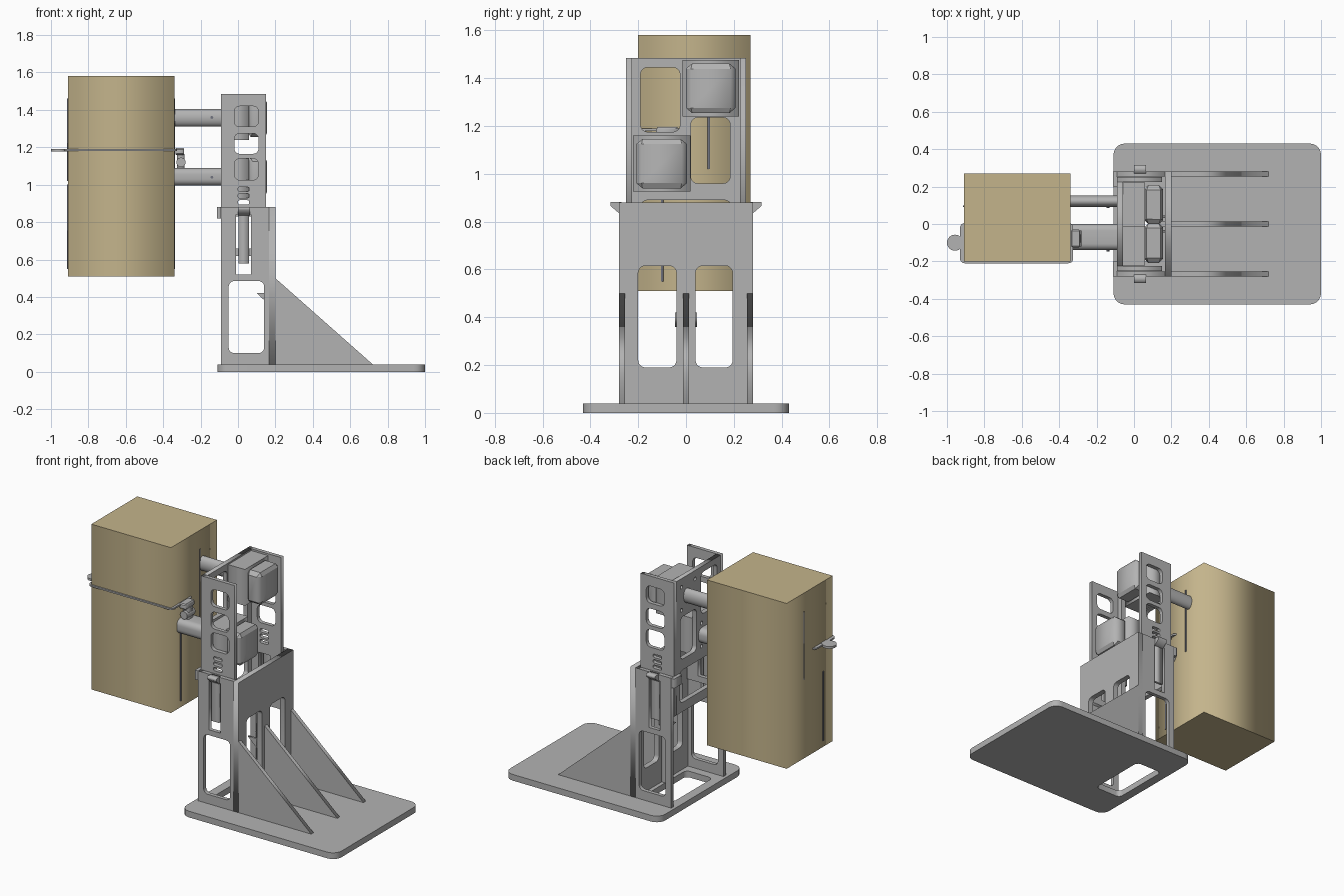
import bpy, bmesh, math
from mathutils import Matrix

if "Cube" in bpy.data.objects:
    bpy.data.objects.remove(bpy.data.objects["Cube"])


def material(name, rgb):
    m = bpy.data.materials.new(name)
    m.diffuse_color = (*rgb, 1)
    m.use_nodes = True
    m.node_tree.nodes["Principled BSDF"].inputs["Base Color"].default_value = m.diffuse_color
    return m


GREY = material("machine grey", (0.45, 0.45, 0.45))
TAN = material("cardboard tan", (0.55, 0.456, 0.26))
DARK = material("slot grey", (0.16, 0.17, 0.21))

# local (u, v, w) to world: w is the plate normal
AXES = {
    "x": Matrix(((0, 0, 1, 0), (1, 0, 0, 0), (0, 1, 0, 0), (0, 0, 0, 1))),
    "y": Matrix(((1, 0, 0, 0), (0, 0, -1, 0), (0, 1, 0, 0), (0, 0, 0, 1))),
    "z": Matrix.Identity(4),
}


def rect(u0, u1, v0, v1, r=0.0):
    """Rectangle outline with optional rounded corners."""
    if r == 0:
        return [(u0, v0), (u1, v0), (u1, v1), (u0, v1)]
    pts = []
    for k, (u, v) in enumerate([(u1 - r, v1 - r), (u0 + r, v1 - r), (u0 + r, v0 + r), (u1 - r, v0 + r)]):
        for i in range(6):
            a = math.radians(90 * k + 18 * i)
            pts.append((u + r * math.cos(a), v + r * math.sin(a)))
    return pts


def circle(u, v, ru, rv=None, n=24):
    rv = rv or ru
    return [(u + ru * math.cos(2 * math.pi * i / n), v + rv * math.sin(2 * math.pi * i / n)) for i in range(n)]


def plate(name, axis, lo, hi, outline, holes=(), mat=GREY):
    """Flat outline with holes, extruded along an axis from lo to hi."""
    cu = bpy.data.curves.new(name, "CURVE")
    cu.dimensions = "2D"
    cu.fill_mode = "BOTH"
    cu.extrude = (hi - lo) / 2
    for pts in [outline, *holes]:
        sp = cu.splines.new("POLY")
        sp.points.add(len(pts) - 1)
        for p, (u, v) in zip(sp.points, pts):
            p.co = (u, v, 0, 1)
        sp.use_cyclic_u = True
    tmp = bpy.data.objects.new(name + "_curve", cu)
    bpy.context.collection.objects.link(tmp)
    bpy.context.view_layer.update()
    me = bpy.data.meshes.new_from_object(tmp.evaluated_get(bpy.context.evaluated_depsgraph_get()))
    bpy.data.objects.remove(tmp)
    me.transform(AXES[axis])
    mid = (lo + hi) / 2
    me.transform(Matrix.Translation([mid if a == axis else 0 for a in "xyz"]))
    bm = bmesh.new()
    bm.from_mesh(me)
    bmesh.ops.remove_doubles(bm, verts=bm.verts, dist=1e-5)
    bmesh.ops.recalc_face_normals(bm, faces=bm.faces)
    bm.to_mesh(me)
    bm.free()
    me.materials.clear()
    me.materials.append(mat)
    ob = bpy.data.objects.new(name, me)
    bpy.context.collection.objects.link(ob)
    return ob


def box(name, x0, x1, y0, y1, z0, z1, mat=GREY, bevel=0):
    ob = plate(name, "z", z0, z1, rect(x0, x1, y0, y1), mat=mat)
    if bevel:
        b = ob.modifiers.new("bevel", "BEVEL")
        b.width = bevel
        b.segments = 1
    return ob


def smooth(ob):
    bpy.ops.object.select_all(action="DESELECT")
    ob.select_set(True)
    bpy.context.view_layer.objects.active = ob
    bpy.ops.object.shade_smooth_by_angle()


# base with an opening under the column
plate("base_plate", "z", 0, 0.04, rect(-0.11, 1.0, -0.43, 0.43, 0.06),
      [rect(-0.05, 0.14, -0.2, 0.2, 0.03)])

# lower column: rear wall and two side walls, open on the load side
plate("column_back_wall", "x", 0.165, 0.2, rect(-0.28, 0.28, 0.04, 0.88),
      [rect(-0.2, -0.04, 0.19, 0.615, 0.03), rect(0.04, 0.195, 0.19, 0.615, 0.03)])
for s, side in ((-1, "front"), (1, "rear")):
    lo, hi = sorted((s * 0.255, s * 0.28))
    plate("column_wall_" + side, "y", lo, hi, rect(-0.09, 0.165, 0.04, 0.88),
          [rect(-0.05, 0.14, 0.1, 0.485, 0.03), rect(-0.01, 0.07, 0.52, 0.84)])
    # spring tongue with a wedge-shaped release tab
    box("latch_tongue_" + side, 0.002, 0.058, min(lo, hi) + 0.005, max(lo, hi) - 0.005, 0.58, 0.845)
    plate("latch_tab_" + side, "x", 0.0, 0.065,
          [(s * 0.27, 0.835), (s * 0.28, 0.835), (s * 0.315, 0.865), (s * 0.315, 0.882), (s * 0.27, 0.882)])
    # hooks keeping the mast in the column
    lo2, hi2 = sorted((s * 0.2, s * 0.28))
    box("column_hook_" + side, -0.112, -0.09, lo2, hi2, 0.82, 0.88)

# triangular gussets
for y, name in ((-0.267, "front"), (0, "middle"), (0.267, "rear")):
    plate("gusset_" + name, "y", y - 0.0125, y + 0.0125, [(0.2, 0.04), (0.72, 0.04), (0.2, 0.5)])
for s in (-1, 1):
    lo, hi = sorted((s * 0.033, s * 0.045))
    plate("cable_hook", "y", lo, hi, [(0.1, 0.42), (0.165, 0.36), (0.165, 0.42)])
box("column_inner_rib", 0.14, 0.165, -0.0125, 0.0125, 0.04, 0.5)

# mast: two perforated cheeks and a mounting face
cheek_holes = [rect(-0.02, 0.11, z0, z1, 0.03) for z0, z1 in ((1.31, 1.42), (1.165, 1.275), (1.025, 1.14))]
cheek_holes += [rect(0, 0.06, z, z + 0.022, 0.008) for z in (0.965, 0.93, 0.895)]
cheek_holes.append(rect(-0.01, 0.07, 0.66, 0.83))
for s, side in ((-1, "front"), (1, "rear")):
    lo, hi = sorted((s * 0.225, s * 0.25))
    plate("mast_cheek_" + side, "y", lo, hi, rect(-0.09, 0.15, 0.62, 1.485), cheek_holes)
face_holes = [rect(-0.19, -0.025, 1.175, 1.445, 0.03), rect(0.02, 0.185, 0.96, 1.235, 0.03),
              rect(-0.19, 0.19, 0.68, 0.89, 0.03)]
for cy, cz in ((0.105, 1.355), (-0.1, 1.045)):
    face_holes += [circle(cy + a * 0.07, cz + b * 0.075, 0.012, n=12) for a in (-1, 1) for b in (-1, 1)]
plate("mast_face", "x", -0.09, -0.06, rect(-0.225, 0.225, 0.62, 1.485), face_holes)

# drive units: flanged housing and chamfered cap
for name, y0, y1, z0, z1 in (("upper", -0.015, 0.222, 1.24, 1.475), ("lower", -0.222, 0.018, 0.925, 1.16)):
    box(name + "_drive_housing", -0.06, 0.06, y0, y1, z0, z1)
    box(name + "_drive_cap", 0.055, 0.155, y0 + 0.014, y1 - 0.014, z0 + 0.014, z1 - 0.014, bevel=0.022)

# arms reaching to the carton
smooth(plate("upper_arm", "x", -0.345, -0.085, circle(0.122, 1.358, 0.031, 0.047)))
smooth(plate("lower_arm", "x", -0.345, -0.085, rect(-0.14, 0.0, 0.995, 1.09, 0.035)))
for y, z in ((-0.142, 1.04), (0.09, 1.36)):
    smooth(plate("arm_pin", "y", y - 0.004, y + 0.004, circle(-0.14, z, 0.008, n=12), mat=DARK))

# carton with thin vertical slits on both ends
box("carton", -0.91, -0.34, -0.2, 0.27, 0.51, 1.58, TAN)
for x in (-0.91, -0.34):
    for y, z0, z1 in ((0.095, 1.02, 1.46), (-0.1, 0.55, 1.0)):
        box("carton_slit", x - 0.003, x + 0.003, y - 0.005, y + 0.005, z0, z1, DARK)

# strap around the lower half of the carton, with pull tab and clamp
plate("strap", "z", 1.18, 1.19, rect(-0.93, -0.325, -0.21, 0.005, 0.025))
smooth(plate("strap_tab", "z", 1.178, 1.192, circle(-0.957, -0.1, 0.043)))
box("strap_tab_neck", -0.94, -0.9, -0.125, -0.075, 1.178, 1.192)
box("clamp_top", -0.335, -0.288, -0.125, -0.03, 1.16, 1.195, bevel=0.006)
smooth(plate("clamp_roller", "y", -0.12, -0.035, circle(-0.305, 1.12, 0.025)))
box("clamp_post", -0.325, -0.285, -0.1, -0.055, 1.07, 1.165)
